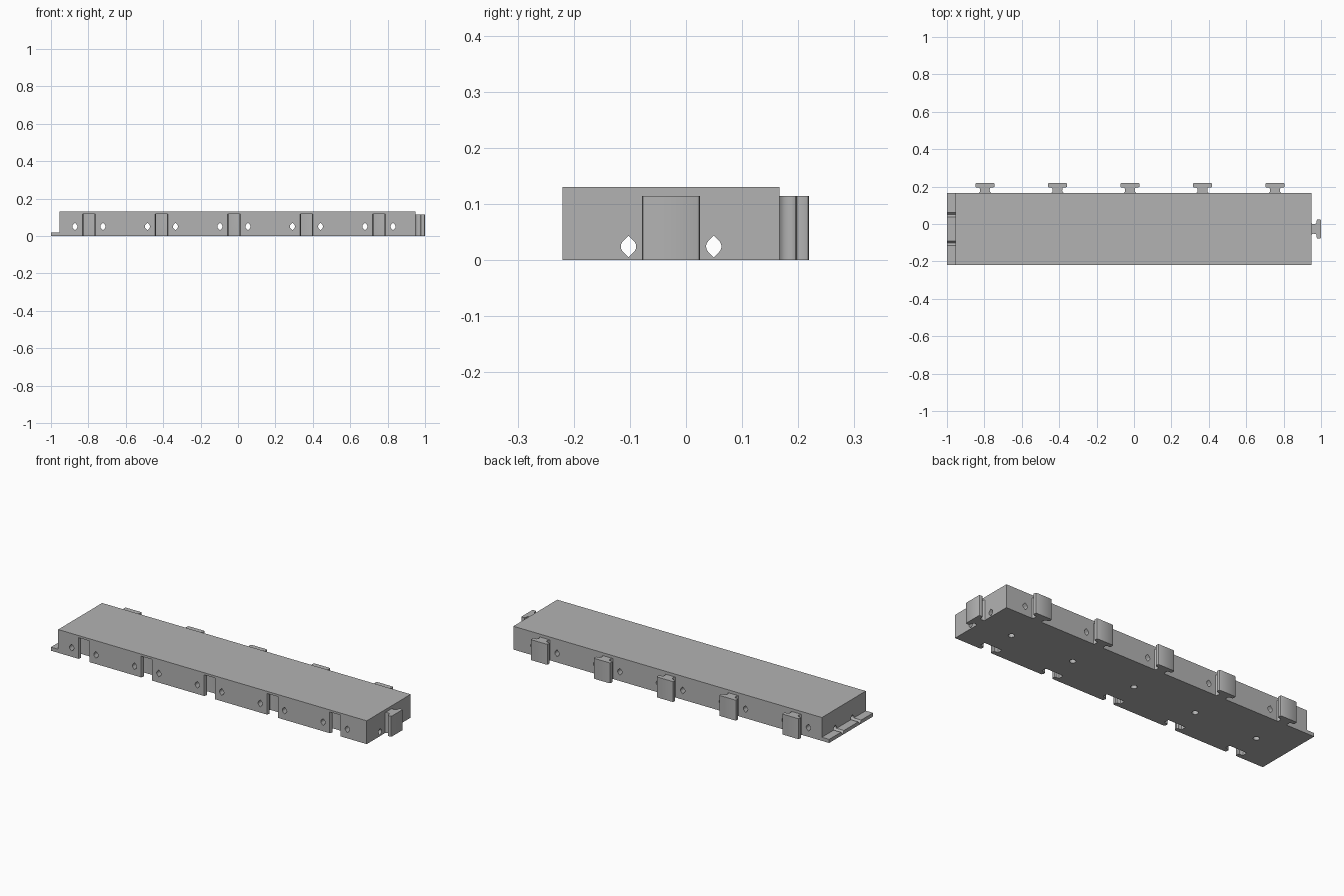
import bpy, bmesh
from math import cos, sin, pi, radians, sqrt
from mathutils import Matrix, Vector

if "Cube" in bpy.data.objects:
    bpy.data.objects.remove(bpy.data.objects["Cube"], do_unlink=True)

grey = bpy.data.materials.new("light grey")
grey.use_nodes = True
colour = (0.45, 0.45, 0.45, 1)
grey.diffuse_color = colour
grey.node_tree.nodes["Principled BSDF"].inputs["Base Color"].default_value = colour

FRONT, BACK, RIGHT_END = -0.22, 0.167, 0.948
MID_Y = (FRONT + BACK) / 2
CENTRES = [-0.797 + 0.3877 * i for i in range(5)]


def prism(bm, outline, height, matrix):
    """Extrude a flat outline along local z and place it with a matrix."""
    verts = [bm.verts.new(matrix @ Vector((x, y, 0))) for x, y in outline]
    face = bm.faces.new(verts)
    grown = bmesh.ops.extrude_face_region(bm, geom=[face])["geom"]
    moved = [g for g in grown if isinstance(g, bmesh.types.BMVert)]
    shift = matrix.to_3x3() @ Vector((0, 0, height))
    bmesh.ops.translate(bm, verts=moved, vec=shift)


def make(name, bm):
    bmesh.ops.recalc_face_normals(bm, faces=bm.faces[:])
    mesh = bpy.data.meshes.new(name)
    bm.to_mesh(mesh)
    bm.free()
    mesh.materials.append(grey)
    obj = bpy.data.objects.new(name, mesh)
    bpy.context.collection.objects.link(obj)
    return obj


def smooth(obj):
    bpy.ops.object.select_all(action="DESELECT")
    obj.select_set(True)
    bpy.context.view_layer.objects.active = obj
    bpy.ops.object.shade_smooth_by_angle(angle=radians(35))


def cut(target, name, bm):
    cutter = make(name, bm)
    cutter.hide_render = True
    mod = target.modifiers.new(name, "BOOLEAN")
    mod.operation, mod.solver, mod.object = "DIFFERENCE", "EXACT", cutter
    bpy.context.view_layer.objects.active = target
    bpy.ops.object.modifier_apply(modifier=name)
    bpy.data.objects.remove(cutter, do_unlink=True)


def tee(gap=0.0):
    """T outline growing along +y, with a waisted neck and a rounded head."""
    half = [(0.032, -gap), (0.028, 0.004), (0.026, 0.009), (0.0255, 0.014),
            (0.026, 0.019), (0.028, 0.024 - gap), (0.032, 0.028 - gap),
            (0.046, 0.029 - gap), (0.050, 0.031 - gap), (0.0515, 0.035 - gap),
            (0.0515, 0.046 + gap), (0.050, 0.050 + gap), (0.046, 0.052 + gap)]
    half = [(u + gap, d) for u, d in half]
    return half + [(-u, d) for u, d in reversed(half)]


def pointed_hole(r=0.0137):
    """Round hole with a point at the top and bottom."""
    side = [(r * cos(a), r * sin(a)) for a in [-pi / 4 + pi / 12 * k for k in range(7)]]
    tip = r * sqrt(2)
    return [(0, -tip)] + side + [(0, tip)] + [(-x, -y) for x, y in side]


# Block with a low lip at its right-hand end
along_y = Matrix.Rotation(pi / 2, 4, "X")
along_x = Matrix.Rotation(pi / 2, 4, "Z") @ along_y
bm = bmesh.new()
section = [(-1, 0), (RIGHT_END, 0), (RIGHT_END, 0.13), (-0.955, 0.13),
           (-0.955, 0.02), (-1, 0.02)]
prism(bm, section, BACK - FRONT, Matrix.Translation((0, BACK, 0)) @ along_y)
block = make("block", bm)

# T slots along the front and blind holes underneath
bm = bmesh.new()
for x in CENTRES:
    prism(bm, tee(0.004), 0.128, Matrix.Translation((x, FRONT, -0.01)))
    circle = [(0.016 * cos(2 * pi * k / 24), 0.016 * sin(2 * pi * k / 24)) for k in range(24)]
    prism(bm, circle, 0.07, Matrix.Translation((x, MID_Y, -0.01)))
cut(block, "slot_cutter", bm)

# Cross holes through the depth
bm = bmesh.new()
for x in CENTRES:
    for side in (-1, 1):
        prism(bm, pointed_hole(), 0.6,
              Matrix.Translation((x + side * 0.075, 0.3, 0.051)) @ along_y)
cut(block, "cross_hole_cutter", bm)

# Long holes through the length
bm = bmesh.new()
for side in (-1, 1):
    prism(bm, pointed_hole(), 2.2,
          Matrix.Translation((-1.1, MID_Y + side * 0.076, 0.0245)) @ along_x)
cut(block, "long_hole_cutter", bm)
smooth(block)

# T tongues along the back, and one on the left end
places = [(f"back_tongue_{i + 1}", Matrix.Translation((x, BACK, 0)))
          for i, x in enumerate(CENTRES)]
places.append(("end_tongue", Matrix.Translation((RIGHT_END, MID_Y, 0))
               @ Matrix.Rotation(-pi / 2, 4, "Z")))
for name, matrix in places:
    bm = bmesh.new()
    prism(bm, tee(), 0.114, matrix)
    smooth(make(name, bm))
